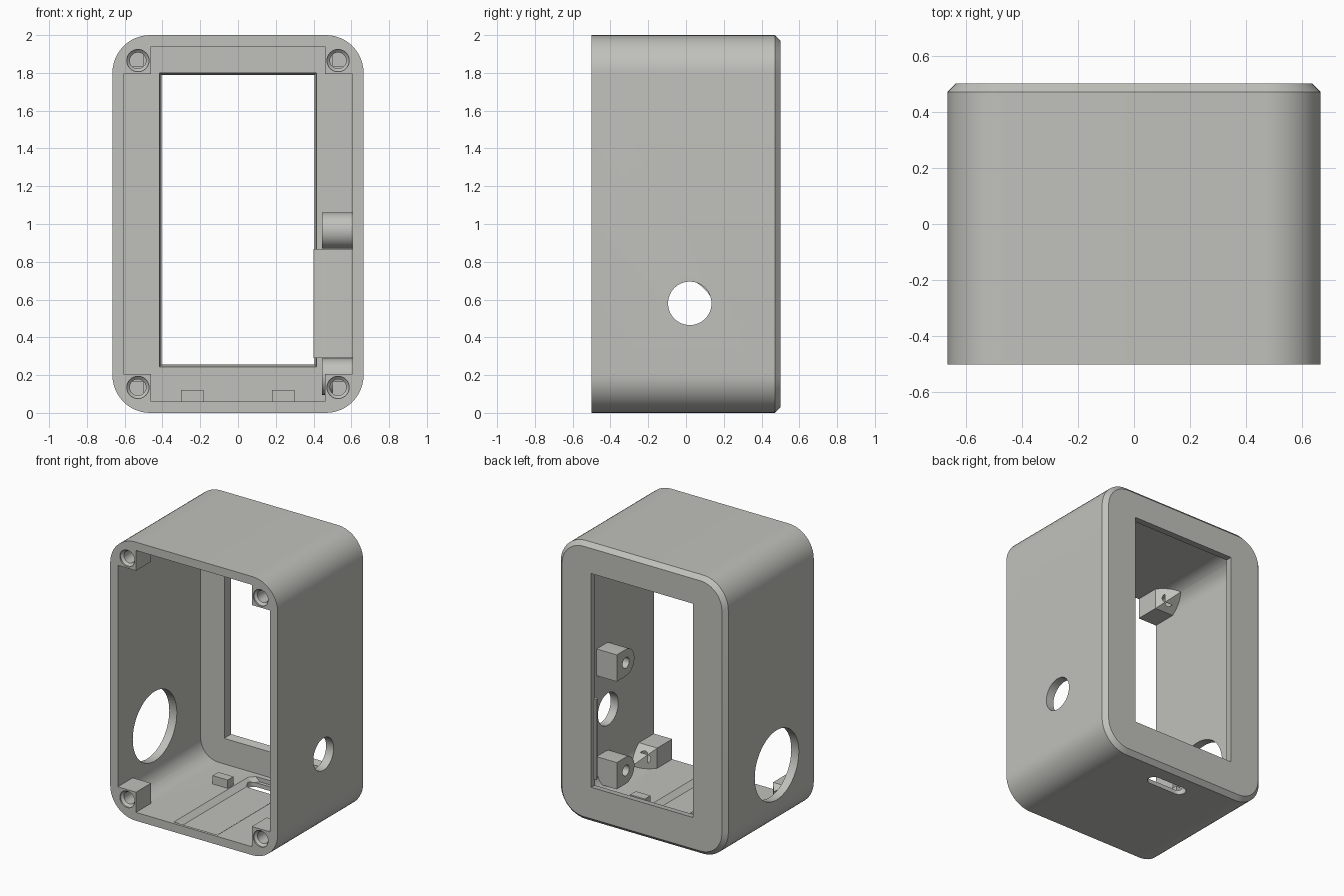
import bpy, bmesh, math
from mathutils import Vector

if "Cube" in bpy.data.objects:
    bpy.data.objects.remove(bpy.data.objects["Cube"])

grey = bpy.data.materials.new("warm_grey")
grey.diffuse_color = (0.53, 0.53, 0.50, 1)
grey.use_nodes = True
grey.node_tree.nodes["Principled BSDF"].inputs["Base Color"].default_value = grey.diffuse_color


def loft(name, rings):
    """Skin a list of equal-length rings of 3D points and cap both ends."""
    bm = bmesh.new()
    loops = [[bm.verts.new(p) for p in ring] for ring in rings]
    n = len(loops[0])
    for a, b in zip(loops, loops[1:]):
        for i in range(n):
            j = (i + 1) % n
            bm.faces.new((a[i], a[j], b[j], b[i]))
    bm.faces.new(loops[0])
    bm.faces.new(loops[-1][::-1])
    bmesh.ops.recalc_face_normals(bm, faces=bm.faces)
    me = bpy.data.meshes.new(name)
    bm.to_mesh(me)
    bm.free()
    ob = bpy.data.objects.new(name, me)
    bpy.context.collection.objects.link(ob)
    me.materials.append(grey)
    return ob


def rounded(x0, x1, z0, z1, r, seg=12):
    """Rounded rectangle outline as (x, z) pairs."""
    pts = []
    for k, (cx, cz) in enumerate([(x1 - r, z1 - r), (x0 + r, z1 - r),
                                  (x0 + r, z0 + r), (x1 - r, z0 + r)]):
        for i in range(seg + 1):
            a = math.pi / 2 * (k + i / seg)
            pts.append((cx + r * math.cos(a), cz + r * math.sin(a)))
    return pts


def along_y(pts, y):
    return [(x, y, z) for x, z in pts]


def along_x(pts, x):
    return [(x, y, z) for y, z in pts]


def circle(cu, cv, r, n=48):
    return [(cu + r * math.cos(2 * math.pi * i / n),
             cv + r * math.sin(2 * math.pi * i / n)) for i in range(n)]


def box(name, x0, x1, y0, y1, z0, z1):
    q = [(x0, z0), (x1, z0), (x1, z1), (x0, z1)]
    return loft(name, [along_y(q, y0), along_y(q, y1)])


def combine(target, tool, operation):
    """Apply a boolean and remove the tool object."""
    m = target.modifiers.new("cut", 'BOOLEAN')
    m.operation, m.solver, m.object = operation, 'EXACT', tool
    bpy.context.view_layer.objects.active = target
    bpy.ops.object.modifier_apply(modifier=m.name)
    bpy.data.objects.remove(tool, do_unlink=True)


# Outer case with chamfered back edge
full = rounded(-0.665, 0.665, 0, 2, 0.2)
case = loft("case_shell", [along_y(full, -0.5), along_y(full, 0.47),
            along_y(rounded(-0.635, 0.635, 0.03, 1.97, 0.17), 0.5)])

# Hollow interior, open at the front
inner = rounded(-0.605, 0.605, 0.06, 1.94, 0.14)
combine(case, loft("cavity", [along_y(inner, -0.6), along_y(inner, 0.44)]), 'DIFFERENCE')

# Display window, slightly narrower towards the back
wide = [(-0.416, 0.244), (0.416, 0.244), (0.416, 1.8), (-0.416, 1.8)]
tight = [(-0.405, 0.255), (0.405, 0.255), (0.405, 1.79), (-0.405, 1.79)]
combine(case, loft("window", [along_y(wide, 0.4), along_y(wide, 0.44),
                              along_y(tight, 0.5), along_y(tight, 0.6)]), 'DIFFERENCE')

# Round openings in the side walls
for name, x0, x1, y, z, r in [("large_port", -0.8, -0.5, -0.08, 0.48, 0.25),
                              ("small_port", 0.5, 0.8, 0.02, 0.58, 0.115)]:
    c = circle(y, z, r, 64)
    combine(case, loft(name, [along_x(c, x0), along_x(c, x1)]), 'DIFFERENCE')

# Sloped channel in the floor and the slot at its end
channel = [[(-s * 0.175, y, 0.061), (s * 0.175, y, 0.061), (s * 0.135, y, 0.03), (-s * 0.135, y, 0.03)]
           for y, s in [(-0.48, 1), (0.36, 1), (0.4, 0.8)]]
combine(case, loft("channel", channel), 'DIFFERENCE')
slot = rounded(-0.15, 0.15, 0.285, 0.375, 0.044)
combine(case, loft("slot", [[(x, y, z) for x, y in slot] for z in (-0.1, 0.1)]), 'DIFFERENCE')

# Corner screw posts with tapered ends, then their countersunk holes
post = [(0.46, 0.04), (0.56, 0.04), (0.625, 0.105), (0.625, 0.205), (0.46, 0.205)]
tip = [(0.605 + (x - 0.605) * 0.1, 0.06 + (z - 0.06) * 0.1) for x, z in post]
tip = [(x - 0.012, z + 0.012) for x, z in tip]
drill = [(-0.55, 0.059), (-0.49, 0.059), (-0.475, 0.043), (-0.28, 0.043)]


def corner(pts, sx, sz):
    return [(sx * x, 1 + sz * (z - 1)) for x, z in pts]


for sx in (-1, 1):
    for sz in (-1, 1):
        p = corner(post, sx, sz)
        combine(case, loft("post", [along_y(p, -0.5), along_y(p, -0.33),
                                    along_y(corner(tip, sx, sz), -0.18)]), 'UNION')
        combine(case, loft("drill", [along_y(corner(circle(0.53, 0.135, r, 32), sx, sz), y)
                                     for y, r in drill]), 'DIFFERENCE')

# Two hinge lugs on the right wall, rounded at the front and bored through
lugs = []
for name, z in [("upper_lug", 0.965), ("lower_lug", 0.192)]:
    prof = [(0.15, z - 0.096), (0.15, z + 0.096)]
    prof += [(0.046 - 0.096 * math.sin(a), z + 0.096 * math.cos(a))
             for a in [math.pi * i / 20 for i in range(21)]]
    lug = loft(name, [along_x(prof, 0.445), along_x(prof, 0.62)])
    hole = circle(0.046, z, 0.038, 32)
    combine(lug, loft("bore", [along_x(hole, 0.4), along_x(hole, 0.6)]), 'DIFFERENCE')
    lugs.append(lug)

# Thin sloped pad on the back wall between the lugs
pad = [(0.4, 0.45), (0.4, 0.43), (0.45, 0.41), (0.61, 0.41), (0.61, 0.45)]
loft("back_pad", [[(x, y, z) for x, y in pad] for z in (0.29, 0.867)])

# Two small locating tabs on the floor
for name, x0, x1 in [("left_tab", -0.303, -0.183), ("right_tab", 0.18, 0.298)]:
    box(name, x0, x1, 0.145, 0.21, 0.05, 0.12)

# Smooth curved walls, keep edges crisp
for ob in bpy.context.collection.objects:
    ob.select_set(True)
bpy.context.view_layer.objects.active = case
bpy.ops.object.shade_smooth_by_angle(angle=math.radians(25))
